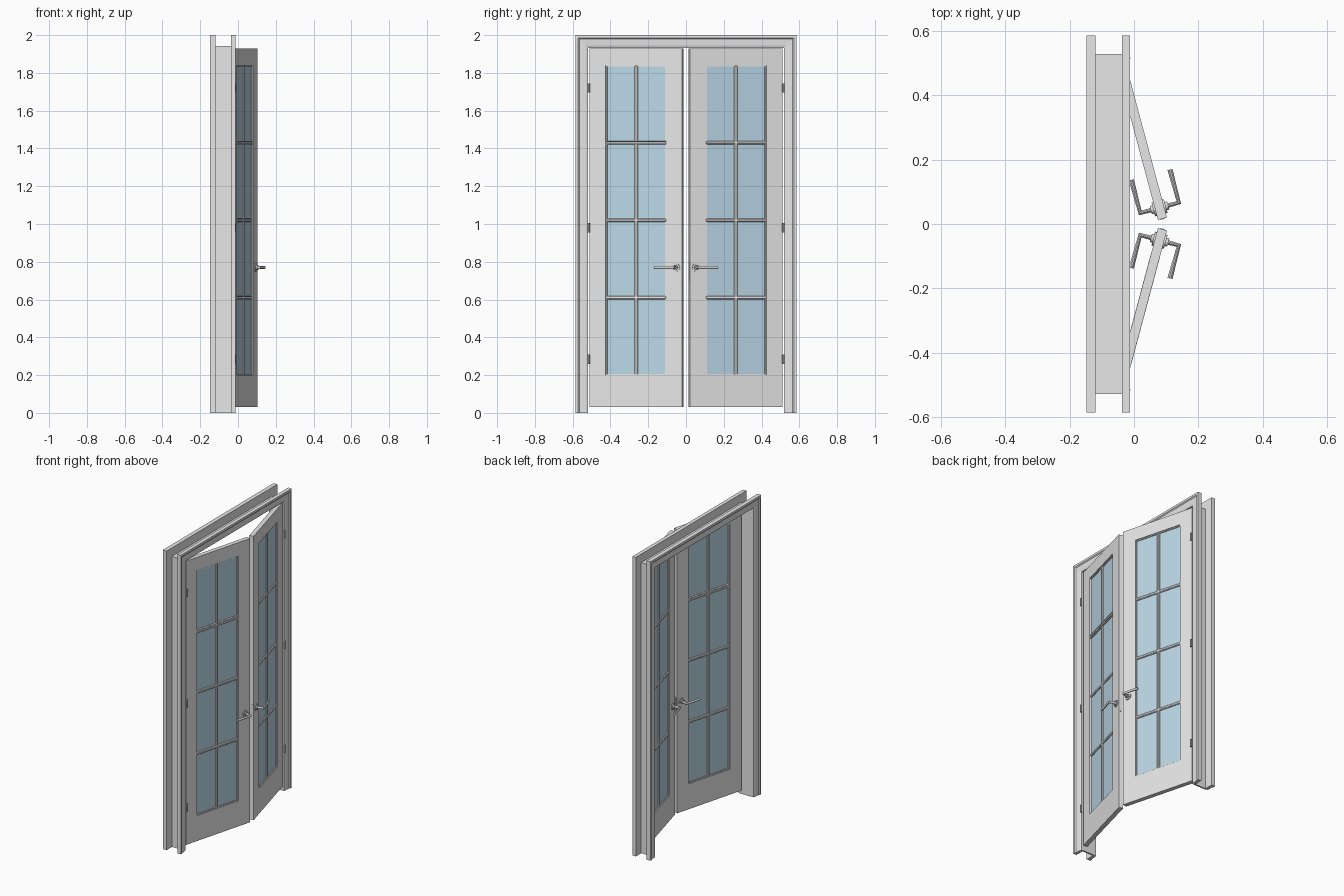
import bpy, bmesh, math
from mathutils import Vector

cube = bpy.data.objects.get("Cube")
if cube:
    bpy.data.objects.remove(cube, do_unlink=True)


def material(name, rgb):
    mat = bpy.data.materials.new(name)
    mat.use_nodes = True
    mat.diffuse_color = (*rgb, 1)
    mat.node_tree.nodes["Principled BSDF"].inputs["Base Color"].default_value = (*rgb, 1)
    return mat


paint = material("white paint", (0.8, 0.8, 0.8))
glass = material("pale blue glass", (0.58, 0.8, 0.93))
metal = material("satin metal", (0.72, 0.72, 0.72))


def finish(name, bm, mat, smooth=False):
    bmesh.ops.recalc_face_normals(bm, faces=bm.faces)
    mesh = bpy.data.meshes.new(name)
    bm.to_mesh(mesh)
    bm.free()
    mesh.materials.append(mat)
    obj = bpy.data.objects.new(name, mesh)
    bpy.context.collection.objects.link(obj)
    if smooth:
        bpy.ops.object.select_all(action='DESELECT')
        obj.select_set(True)
        bpy.context.view_layer.objects.active = obj
        bpy.ops.object.shade_smooth_by_angle(angle=math.radians(35))
    return obj


# Frame parts: a profile of (inset, x) swept up, across and down with mitred corners
HALF, TOP = 0.585, 2.0


def portal(name, profile):
    bm = bmesh.new()
    rows = []
    for inset, x in profile:
        y, z = HALF - inset, TOP - inset
        path = [(x, -y, 0), (x, -y, z), (x, y, z), (x, y, 0)]
        rows.append([bm.verts.new(p) for p in path])
    for a, b in zip(rows, rows[1:] + rows[:1]):
        for i in range(3):
            bm.faces.new((a[i], a[i + 1], b[i + 1], b[i]))
    for end in (0, 3):
        bm.faces.new([row[end] for row in rows])
    finish(name, bm, paint)


def casing(name, wall, face):
    step = math.copysign(0.005, face - wall)
    portal(name, [(0, wall), (0, face), (0.014, face), (0.02, face - step),
                  (0.055, face - step * 1.5), (0.065, face - step * 2.2), (0.065, wall)])


casing("room_side_casing", -0.119, -0.147)
casing("door_side_casing", -0.038, -0.013)
portal("jamb", [(0.057, -0.125), (0.057, -0.03), (0.067, -0.03), (0.067, -0.125)])

# Leaf space: s runs from the hinge, n is outward from the outer face
ANGLE = math.radians(15)
SIN, COS = math.sin(ANGLE), math.cos(ANGLE)
WIDTH, THICK, LOW, HIGH = 0.507, 0.029, 0.03, 1.928
MID = -THICK / 2
PANE_S, PANE_Z = (0.088, 0.418), (0.2, 1.84)


def place(side, s, n, z):
    return Vector((-0.029 + s * SIN + n * COS, side * (0.51 - s * COS + n * SIN), z))


def boxes(name, side, specs, mat, bevel=0):
    """Boxes given as s, n and z ranges."""
    bm = bmesh.new()
    for s, n, z in specs:
        verts = bmesh.ops.create_cube(bm, size=1)["verts"]
        for v in verts:
            pick = [r[1] if c > 0 else r[0] for r, c in zip((s, n, z), v.co)]
            v.co = place(side, *pick)
    if bevel:
        bmesh.ops.bevel(bm, geom=bm.edges[:], offset=bevel, segments=1, affect='EDGES')
    finish(name, bm, mat)


def discs(name, side, s, z, sizes):
    """Coaxial cylinders through the leaf, given as radius and half length."""
    bm = bmesh.new()
    for radius, half in sizes:
        verts = bmesh.ops.create_cone(bm, cap_ends=True, segments=24, radius1=radius,
                                      radius2=radius, depth=half * 2)["verts"]
        for v in verts:
            v.co = place(side, s + v.co.x, MID + v.co.z, z + v.co.y)
    finish(name, bm, metal, True)


def tube(name, points, radius):
    curve = bpy.data.curves.new(name, 'CURVE')
    curve.dimensions = '3D'
    curve.bevel_depth, curve.bevel_resolution = radius, 3
    curve.use_fill_caps = True
    spline = curve.splines.new('POLY')
    spline.points.add(len(points) - 1)
    for p, co in zip(spline.points, points):
        p.co = (*co, 1)
    helper = bpy.data.objects.new(name + "_path", curve)
    bpy.context.collection.objects.link(helper)
    mesh = bpy.data.meshes.new_from_object(
        helper.evaluated_get(bpy.context.evaluated_depsgraph_get()))
    bpy.data.objects.remove(helper, do_unlink=True)
    bm = bmesh.new()
    bm.from_mesh(mesh)
    bmesh.ops.remove_doubles(bm, verts=bm.verts, dist=0.0001)
    finish(name, bm, metal, True)


for side, leaf in ((-1, "front_leaf"), (1, "back_leaf")):
    s0, s1 = PANE_S
    z0, z1 = PANE_Z
    depth = (-THICK, 0)

    # Stiles and rails
    boxes(leaf + "_hinge_stile", side, [((0, s0), depth, (LOW, HIGH))], paint)
    boxes(leaf + "_meeting_stile", side, [((s1, WIDTH), depth, (LOW, HIGH))], paint)
    boxes(leaf + "_rails", side, [((s0, s1), depth, (LOW, z0)),
                                  ((s0, s1), depth, (z1, HIGH))], paint)

    # Glass and glazing bars
    boxes(leaf + "_glass", side,
          [((s0, s1), (MID - 0.003, MID + 0.003), (z0, z1))], glass)
    bar = (MID - 0.011, MID + 0.011)
    middle = (s0 + s1) / 2
    bars = [((middle - 0.009, middle + 0.009), bar, (z0, z1))]
    for i in (1, 2, 3):
        z = z0 + (z1 - z0) * i / 4
        bars.append(((s0, s1), bar, (z - 0.009, z + 0.009)))
    boxes(leaf + "_glazing_bars", side, bars, paint, 0.004)

    # Glazing beads around the opening
    bead, w = (MID - 0.009, MID + 0.009), 0.006
    boxes(leaf + "_glazing_beads", side,
          [((s0, s0 + w), bead, (z0, z1)), ((s1 - w, s1), bead, (z0, z1)),
           ((s0, s1), bead, (z0, z0 + w)), ((s0, s1), bead, (z1 - w, z1))], paint)

    # Lever handles on both faces
    grip_s, grip_z = 0.472, 0.77
    discs(leaf + "_rosettes", side, grip_s, grip_z, [(0.022, 0.02), (0.013, 0.028)])
    for face, out in (("outer", 1), ("inner", -1)):
        reach = MID + out * 0.062
        tube(f"{leaf}_{face}_lever",
             [place(side, grip_s, MID, grip_z), place(side, grip_s, reach, grip_z),
              place(side, grip_s - 0.106, reach, grip_z)], 0.008)

    # Latch plate on the meeting edge
    boxes(leaf + "_latch_plate", side,
          [((WIDTH - 0.002, WIDTH + 0.002), (MID - 0.007, MID + 0.007), (0.7, 0.8))], metal)

    # Hinge knuckles
    for name, z in (("lower", 0.285), ("middle", 0.98), ("upper", 1.72)):
        foot = Vector((-0.017, side * 0.515, z - 0.025))
        tube(f"{leaf}_{name}_hinge", [foot, foot + Vector((0, 0, 0.05))], 0.006)
